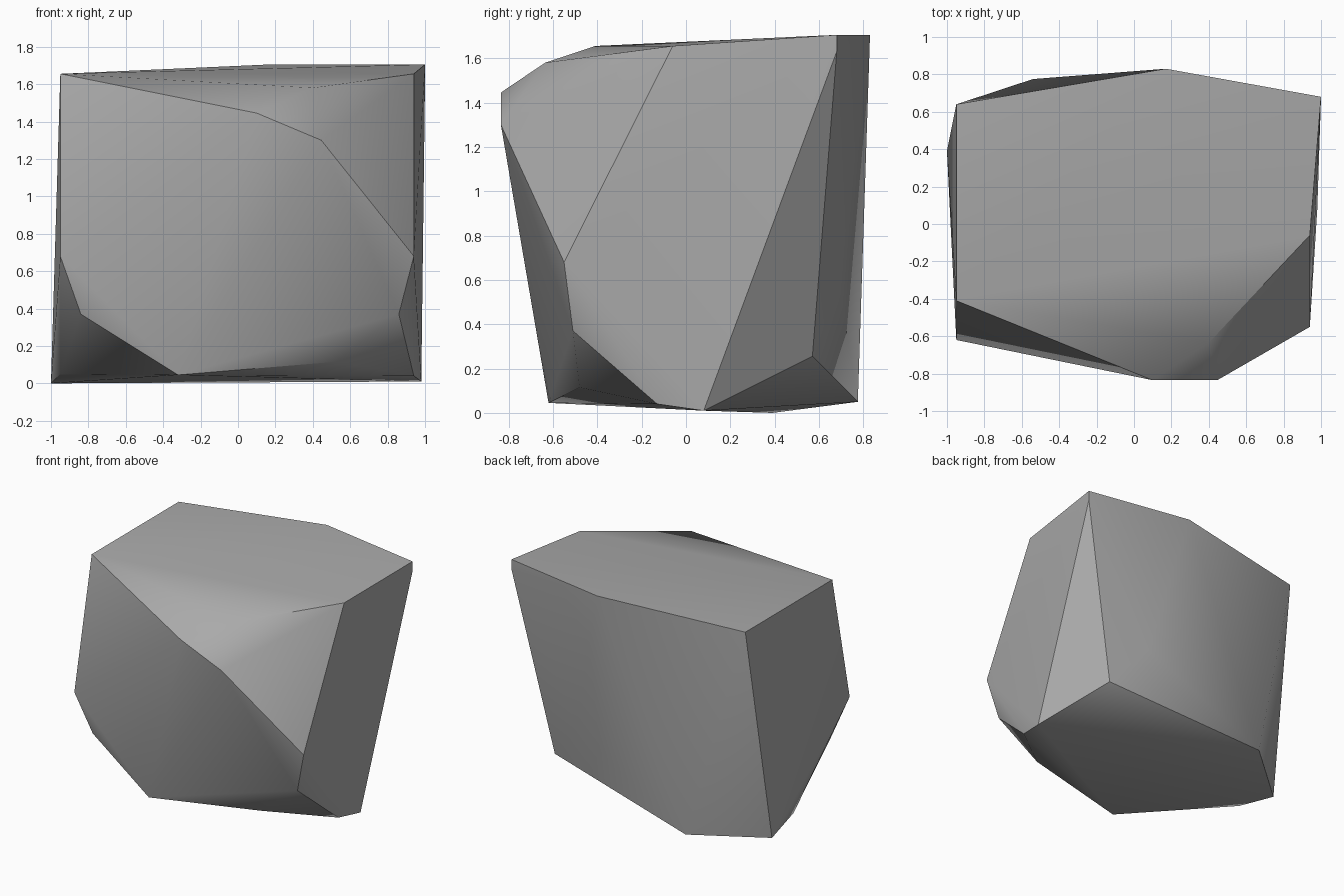
import bpy
import bmesh
import math

default_cube = bpy.data.objects.get("Cube")
if default_cube:
    bpy.data.objects.remove(default_cube, do_unlink=True)


def make_material(name, colour):
    material = bpy.data.materials.new(name)
    material.use_nodes = True
    material.diffuse_color = colour
    shader = material.node_tree.nodes["Principled BSDF"]
    shader.inputs["Base Color"].default_value = colour
    shader.inputs["Roughness"].default_value = 0.9
    return material


def make_boulder(name, corners, material, sharp_angle):
    """Wrap a convex skin round the corner points and shade it by angle."""
    bm = bmesh.new()
    for corner in corners:
        bm.verts.new(corner)
    hull = bmesh.ops.convex_hull(bm, input=bm.verts[:])
    inside = {v for v in hull["geom_interior"] if isinstance(v, bmesh.types.BMVert)}
    bmesh.ops.delete(bm, geom=list(inside), context="VERTS")
    bmesh.ops.recalc_face_normals(bm, faces=bm.faces[:])
    mesh = bpy.data.meshes.new(name)
    bm.to_mesh(mesh)
    bm.free()
    mesh.materials.append(material)
    boulder = bpy.data.objects.new(name, mesh)
    bpy.context.collection.objects.link(boulder)
    bpy.ops.object.select_all(action="DESELECT")
    boulder.select_set(True)
    bpy.context.view_layer.objects.active = boulder
    bpy.ops.object.shade_smooth_by_angle(angle=math.radians(sharp_angle))
    return boulder


# Rim of the sloping top face
top_rim = [
    (-.95, -.41, 1.655), (-.95, .64, 1.655), (.17, .83, 1.705),
    (1, .68, 1.705), (.94, -.06, 1.655), (.4, -.635, 1.58),
]

# Chipped front brow and the corners of the sides
middle = [
    (.1, -.835, 1.445), (.445, -.835, 1.3), (1, .68, 1.63),
    (.94, -.55, .68), (.86, -.51, .37), (-.95, -.62, .68),
    (-.84, -.555, .37), (.44, .69, .57), (.71, .57, .255),
]

# Corners round the underside
base = [
    (-1, .39, 0), (-.95, .06, .05), (-.32, -.62, .045), (.52, -.48, .115),
    (.94, -.13, .04), (.98, .08, .01), (-.54, .775, .05),
]

stone = make_material("stone grey", (.4, .4, .4, 1))
make_boulder("boulder", top_rim + middle + base, stone, sharp_angle=35)
